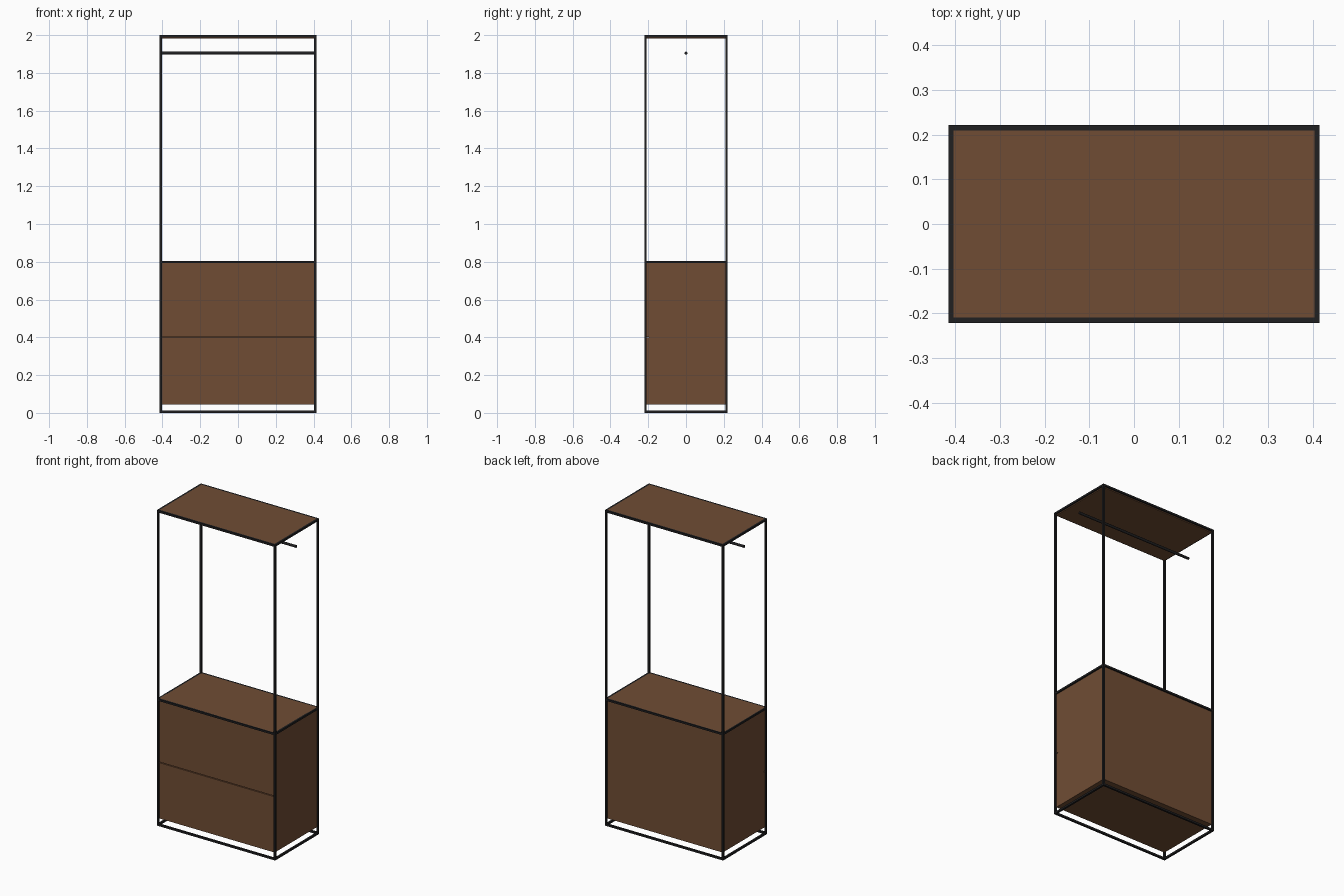
import bpy, bmesh, math
from mathutils import Matrix

if "Cube" in bpy.data.objects:
    bpy.data.objects.remove(bpy.data.objects["Cube"])

W, D, H = 0.415, 0.221, 2.0   # half width, half depth, height
T = 0.012                     # steel tube thickness
IX, IY = W - 0.009, D - 0.009 # half size of the board panels


def material(name, rgb):
    m = bpy.data.materials.new(name)
    m.diffuse_color = (*rgb, 1)
    m.use_nodes = True
    m.node_tree.nodes["Principled BSDF"].inputs["Base Color"].default_value = m.diffuse_color
    return m


walnut = material("walnut brown", (0.162, 0.073, 0.034))
steel = material("black steel", (0.014, 0.014, 0.015))


def box(name, lo, hi, mat):
    bm = bmesh.new()
    bmesh.ops.create_cube(bm, size=1)
    for v in bm.verts:
        v.co = [(a + b) / 2 + c * (b - a) for a, b, c in zip(lo, hi, v.co)]
    me = bpy.data.meshes.new(name)
    bm.to_mesh(me)
    bm.free()
    me.materials.append(mat)
    ob = bpy.data.objects.new(name, me)
    bpy.context.collection.objects.link(ob)
    return ob


# Corner posts
for sx, nx in ((-1, "left"), (1, "right")):
    for sy, ny in ((-1, "front"), (1, "back")):
        x, y = sx * (W - T / 2), sy * (D - T / 2)
        box(f"{ny}_{nx}_post", (x - T / 2, y - T / 2, 0), (x + T / 2, y + T / 2, H), steel)

# Rail rings at the foot, cabinet top and crown
for label, z in (("foot", T), ("cabinet", 0.805), ("crown", H)):
    for s, n in ((-1, "front"), (1, "back")):
        y = s * (D - T / 2)
        box(f"{label}_{n}_rail", (T - W, y - T / 2, z - T), (W - T, y + T / 2, z), steel)
    for s, n in ((-1, "left"), (1, "right")):
        x = s * (W - T / 2)
        box(f"{label}_{n}_rail", (x - T / 2, T - D, z - T), (x + T / 2, D - T, z), steel)

# Boards: crown shelf and cabinet carcass
box("crown_shelf", (-IX, -IY, H - 0.018), (IX, IY, H + 0.0), walnut)
F = -IY + 0.016               # back plane of the drawer fronts
box("cabinet_body", (-IX, F, 0.045), (IX, IY, 0.805), walnut)

# Two drawer fronts with a shadow gap between them
for name, z0, z1 in (("lower_drawer", 0.045, 0.398), ("upper_drawer", 0.403, 0.805)):
    box(name, (-IX, -IY, z0), (IX, F, z1), walnut)

# Hanging rod
bm = bmesh.new()
bmesh.ops.create_cone(bm, cap_ends=True, segments=16, radius1=0.008, radius2=0.008,
                      depth=2 * W - 0.01, matrix=Matrix.Rotation(math.pi / 2, 4, 'Y'))
me = bpy.data.meshes.new("hanging_rod")
bm.to_mesh(me)
bm.free()
me.materials.append(steel)
rod = bpy.data.objects.new("hanging_rod", me)
rod.location = (0, 0, 1.905)
bpy.context.collection.objects.link(rod)
bpy.context.view_layer.objects.active = rod
rod.select_set(True)
bpy.ops.object.shade_smooth_by_angle()
